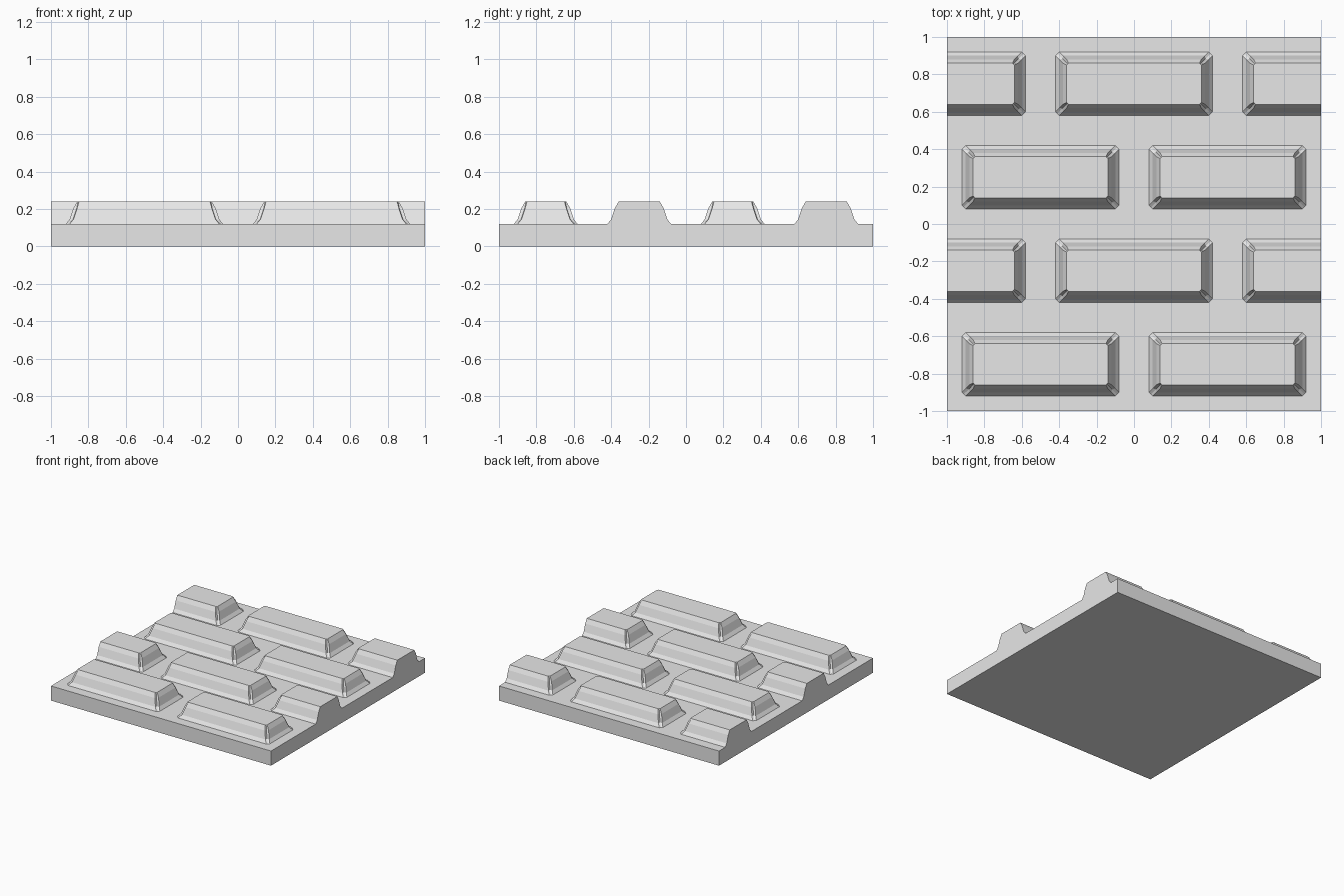
import bpy
import bmesh
from mathutils import Vector

cube = bpy.data.objects.get("Cube")
if cube:
    bpy.data.objects.remove(cube, do_unlink=True)

# One plain grey for the whole panel
GREY = (0.8, 0.8, 0.8, 1.0)
stone = bpy.data.materials.new("stone_grey")
stone.use_nodes = True
stone.diffuse_color = GREY
stone.node_tree.nodes["Principled BSDF"].inputs["Base Color"].default_value = GREY

BASE_TOP = 0.12
HALF_L, HALF_W = 0.42, 0.17
# Flared side profile: inset, height, corner notch width, corner notch depth
PROFILE = [(0, 0.12, 0.02, 0.01), (0.02, 0.145, 0.02, 0.018),
           (0.04, 0.205, 0.02, 0.018), (0.06, 0.24, 0.01, 0.005)]


def finish(bm, name):
    bmesh.ops.recalc_face_normals(bm, faces=bm.faces)
    mesh = bpy.data.meshes.new(name)
    bm.to_mesh(mesh)
    bm.free()
    mesh.materials.append(stone)
    obj = bpy.data.objects.new(name, mesh)
    bpy.context.collection.objects.link(obj)


def ring(bm, cx, cy, inset, z, notch, depth):
    """Rectangle outline with notched corners, counter-clockwise."""
    verts = []
    for sx, sy in ((1, 1), (-1, 1), (-1, -1), (1, -1)):
        a, b = HALF_L - inset, HALF_W - inset
        corner = [(a, b - notch), (a - depth, b - depth), (a - notch, b)]
        if sx * sy < 0:
            corner.reverse()
        verts += [bm.verts.new((cx + sx * x, cy + sy * y, z)) for x, y in corner]
    return verts


def brick(name, cx, cy):
    bm = bmesh.new()
    rings = [ring(bm, cx, cy, *level) for level in PROFILE]
    for low, high in zip(rings, rings[1:]):
        for i in range(len(low)):
            j = (i + 1) % len(low)
            bm.faces.new((low[i], low[j], high[j], high[i]))
    bm.faces.new(rings[0][::-1])
    bm.faces.new(rings[-1])
    # Bricks running past the panel are cut flush with its edge
    if abs(cx) + HALF_L > 1:
        side = 1 if cx > 0 else -1
        geom = bm.verts[:] + bm.edges[:] + bm.faces[:]
        cut = bmesh.ops.bisect_plane(bm, geom=geom, plane_co=Vector((side, 0, 0)),
                                     plane_no=Vector((side, 0, 0)), clear_outer=True)
        edges = [e for e in cut["geom_cut"] if isinstance(e, bmesh.types.BMEdge)]
        bmesh.ops.edgeloop_fill(bm, edges=edges)
    finish(bm, name)


# Backing slab
bm = bmesh.new()
bmesh.ops.create_cube(bm, size=1)
bmesh.ops.scale(bm, vec=(2, 2, BASE_TOP), verts=bm.verts)
bmesh.ops.translate(bm, vec=(0, 0, BASE_TOP / 2), verts=bm.verts)
finish(bm, "backing_slab")

# Staggered courses
for row in range(4):
    columns = (-0.5, 0.5) if row % 2 == 0 else (-1, 0, 1)
    for col, x in enumerate(columns):
        brick(f"brick_row{row + 1}_{col + 1}", x, -0.75 + 0.5 * row)
